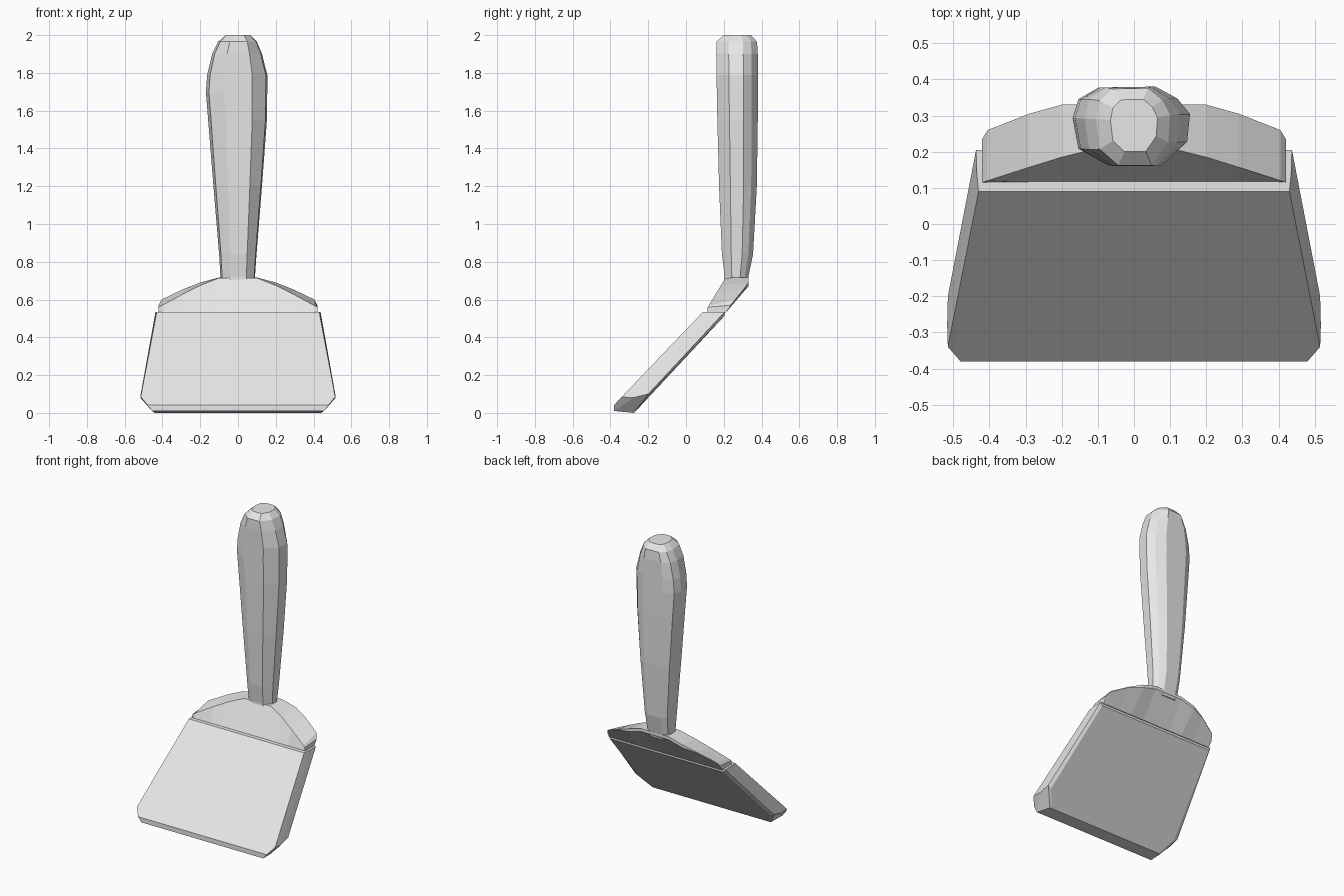
import bpy
import bmesh

cube = bpy.data.objects.get("Cube")
if cube:
    bpy.data.objects.remove(cube)

grey = bpy.data.materials.new("plain grey")
grey.use_nodes = True
grey.diffuse_color = (0.8, 0.8, 0.8, 1)
grey.node_tree.nodes["Principled BSDF"].inputs["Base Color"].default_value = (0.8, 0.8, 0.8, 1)


def loft(name, rings):
    """Skin a list of equal rings and cap both ends."""
    bm = bmesh.new()
    loops = [[bm.verts.new(p) for p in ring] for ring in rings]
    for a, b in zip(loops, loops[1:]):
        for i in range(len(a)):
            j = (i + 1) % len(a)
            bm.faces.new((a[i], a[j], b[j], b[i]))
    bm.faces.new(loops[0])
    bm.faces.new(loops[-1])
    bmesh.ops.recalc_face_normals(bm, faces=bm.faces)
    mesh = bpy.data.meshes.new(name)
    bm.to_mesh(mesh)
    bm.free()
    mesh.materials.append(grey)
    obj = bpy.data.objects.new(name, mesh)
    bpy.context.collection.objects.link(obj)
    return obj


def mirrored(half):
    return half + [(-x, y, z) for x, y, z in reversed(half)]


# Slanted blade: front, middle and back outlines, right half each
loft("blade", [mirrored(half) for half in (
    [(0.43, 0.09, 0.535), (0.515, -0.34, 0.085), (0.48, -0.38, 0.042)],
    [(0.435, 0.14, 0.535), (0.517, -0.28, 0.08), (0.455, -0.38, 0.01)],
    [(0.437, 0.205, 0.535), (0.515, -0.2, 0.1), (0.44, -0.275, 0.0)],
    [(0.425, 0.205, 0.515), (0.49, -0.2, 0.09), (0.43, -0.27, 0.005)],
)])

# Domed shoulder: half width, front top (y, z), back top (y, z)
stations = [
    (0.42, 0.115, 0.56, 0.235, 0.57),
    (0.405, 0.12, 0.568, 0.26, 0.6),
    (0.29, 0.157, 0.63, 0.305, 0.655),
    (0.2, 0.185, 0.675, 0.33, 0.69),
    (0.1, 0.21, 0.715, 0.33, 0.717),
]


def shoulder_ring(x, fy, fz, by, bz):
    under = min(by, 0.33)
    return [(x, 0.115, 0.53), (x, fy, fz), (x, by, bz),
            (x, under, bz - 0.02 if x * x < 0.05 else bz - 0.005), (x, 0.21, 0.53)]


loft("shoulder", [shoulder_ring(*s) for s in stations]
     + [shoulder_ring(-s[0], *s[1:]) for s in reversed(stations)])

# Faceted handle: one ten-sided section scaled along the height
section = [(-1, 0.2), (-0.9, 0.68), (-0.55, 0.98), (0.4, 1), (0.78, 0.7),
           (1, 0.3), (0.95, -0.4), (0.5, -1), (-0.4, -1), (-0.9, -0.58)]
# height, left x, right x, front y, back y
levels = [
    (0.68, -0.093, 0.09, 0.205, 0.325),
    (0.72, -0.093, 0.09, 0.205, 0.33),
    (0.84, -0.1, 0.098, 0.19, 0.355),
    (1.2, -0.13, 0.127, 0.175, 0.375),
    (1.55, -0.158, 0.153, 0.166, 0.38),
    (1.7, -0.17, 0.155, 0.163, 0.38),
    (1.79, -0.163, 0.155, 0.162, 0.38),
    (1.9, -0.137, 0.127, 0.16, 0.38),
    (1.965, -0.105, 0.1, 0.162, 0.376),
    (2.0, -0.065, 0.065, 0.2, 0.345),
]
loft("handle", [[((x0 + x1) / 2 + u * (x1 - x0) / 2, (y0 + y1) / 2 + v * (y1 - y0) / 2, z)
                 for u, v in section] for z, x0, x1, y0, y1 in levels])
